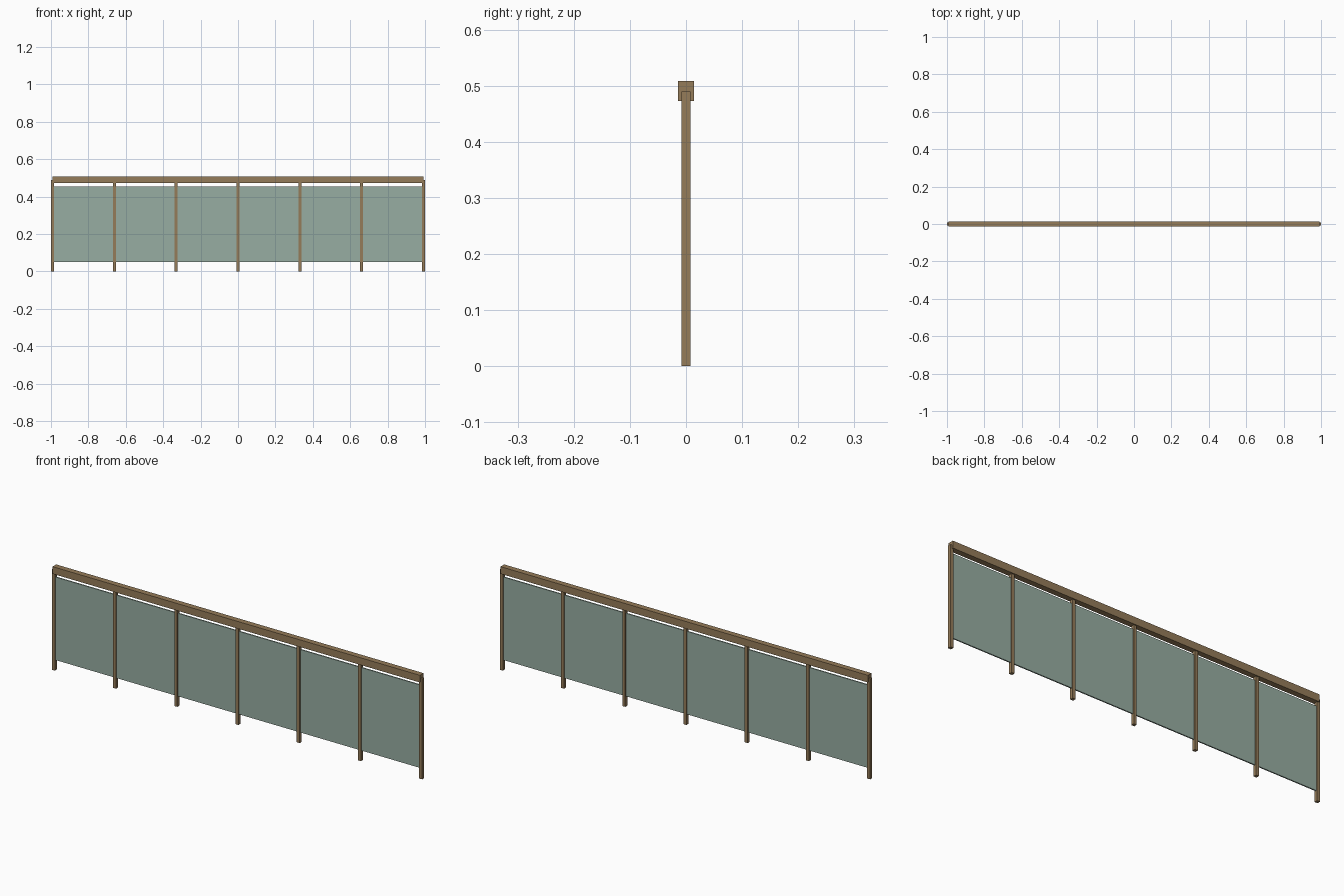
import bpy

# Remove the default cube
cube = bpy.data.objects.get("Cube")
if cube:
    bpy.data.objects.remove(cube, do_unlink=True)


def make_material(name, color):
    mat = bpy.data.materials.new(name)
    mat.use_nodes = True
    mat.diffuse_color = color
    mat.node_tree.nodes["Principled BSDF"].inputs["Base Color"].default_value = color
    return mat


def box(name, low, high, mat):
    """Axis-aligned box between two opposite corners."""
    bpy.ops.mesh.primitive_cube_add(size=1)
    obj = bpy.context.object
    obj.name = name
    obj.location = [(a + b) / 2 for a, b in zip(low, high)]
    obj.scale = [b - a for a, b in zip(low, high)]
    obj.data.materials.append(mat)
    return obj


wood = make_material("brown wood", (0.30, 0.20, 0.10, 1))
glass = make_material("grey green glass", (0.31, 0.42, 0.36, 1))

BAYS = 6
HALF_POST = 0.008
END = 1 - HALF_POST
SPACING = 2 * END / BAYS

# Square posts, evenly spaced
for i in range(BAYS + 1):
    x = -END + i * SPACING
    box(f"post_{i + 1}", (x - HALF_POST, -HALF_POST, 0),
        (x + HALF_POST, HALF_POST, 0.49), wood)

# Glass panels filling each bay
for i in range(BAYS):
    x = -END + i * SPACING
    box(f"glass_panel_{i + 1}", (x + HALF_POST, -0.003, 0.05),
        (x + SPACING - HALF_POST, 0.003, 0.455), glass)

# Handrail capping the posts
box("handrail", (-END, -0.014, 0.473), (END, 0.014, 0.508), wood)
